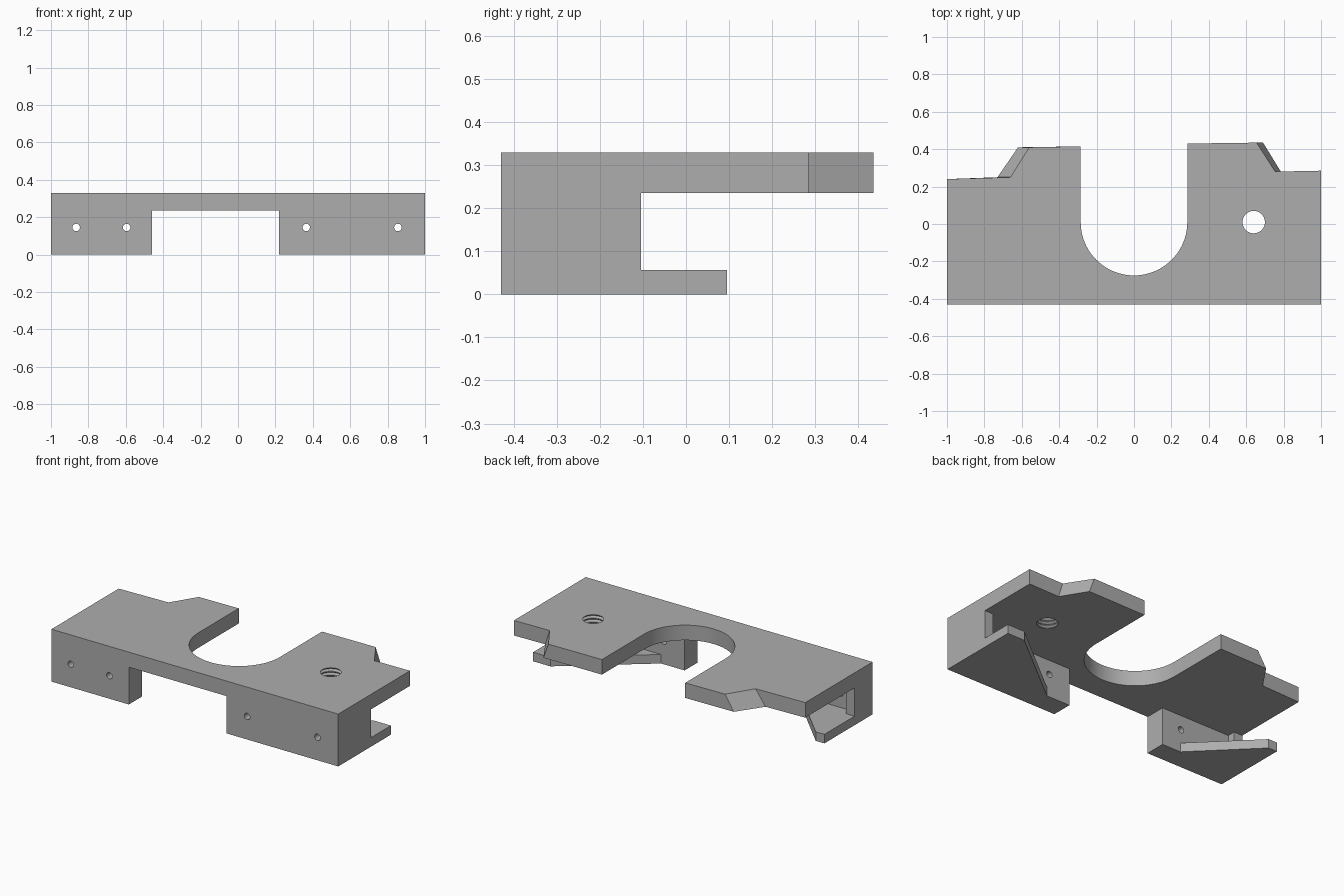
import bpy, bmesh, math
from mathutils import Matrix

if "Cube" in bpy.data.objects:
    bpy.data.objects.remove(bpy.data.objects["Cube"], do_unlink=True)

grey = bpy.data.materials.new("plain grey")
grey.use_nodes = True
grey.diffuse_color = (0.42, 0.42, 0.42, 1)
grey.node_tree.nodes["Principled BSDF"].inputs["Base Color"].default_value = (0.42, 0.42, 0.42, 1)

FRONT, TOP, UNDER, FOOT, WALL = -0.43, 0.33, 0.235, 0.057, 0.06


def finish(name, bm):
    bmesh.ops.recalc_face_normals(bm, faces=bm.faces)
    mesh = bpy.data.meshes.new(name)
    bm.to_mesh(mesh)
    bm.free()
    mesh.materials.append(grey)
    obj = bpy.data.objects.new(name, mesh)
    bpy.context.collection.objects.link(obj)
    return obj


def prism(name, low, z0, z1, high=None):
    """Solid between a lower outline and an upper outline."""
    bm = bmesh.new()
    a = [bm.verts.new((x, y, z0)) for x, y in low]
    b = [bm.verts.new((x, y, z1)) for x, y in (high or low)]
    bm.faces.new(a)
    bm.faces.new(b)
    for i in range(len(a)):
        j = (i + 1) % len(a)
        bm.faces.new((a[i], a[j], b[j], b[i]))
    return finish(name, bm)


def rect(x0, x1, y0, y1):
    return [(x0, y0), (x1, y0), (x1, y1), (x0, y1)]


def combine(obj, other, operation):
    """Apply a boolean and discard the second solid."""
    mod = obj.modifiers.new("join", 'BOOLEAN')
    mod.operation, mod.solver, mod.object = operation, 'EXACT', other
    bpy.context.view_layer.update()
    graph = bpy.context.evaluated_depsgraph_get()
    mesh = bpy.data.meshes.new_from_object(obj.evaluated_get(graph))
    obj.modifiers.clear()
    obj.data = mesh
    bpy.data.objects.remove(other, do_unlink=True)


# Top plate with a round-ended slot and two sloping notch faces
slot_r, slot_y, steps = 0.285, 0.01, 40
arc = [(slot_r * math.cos(math.pi * i / steps), slot_y - slot_r * math.sin(math.pi * i / steps))
       for i in range(steps + 1)]


def plate_outline(r_out, r_in, l_in, l_out):
    right = [(1, FRONT), (1, 0.285), (r_out, 0.28), (r_in, 0.435), (slot_r, 0.43)]
    left = [(-slot_r, 0.415), (l_in, 0.41), (l_out, 0.25), (-1, 0.24), (-1, FRONT)]
    return right + arc + left


body = prism("bracket_body", plate_outline(0.785, 0.69, -0.62, -0.73), UNDER, TOP,
             plate_outline(0.755, 0.655, -0.56, -0.66))

# Each leg: front flange, short end wall and tapering foot
# side, inner x, end wall back y, foot back y, foot tip width
for side, inner, wall_y, foot_y, tip in ((1, 0.22, -0.105, 0.095, 0.12),
                                         (-1, -0.46, -0.25, 0.05, 0.06)):
    leg = prism("front_flange", rect(inner, side, FRONT, FRONT + 0.13), 0, TOP - 0.04)
    wall = prism("end_wall", rect(side - side * WALL, side, FRONT, wall_y), 0, TOP - 0.04)
    foot = prism("foot", [(inner, FRONT), (side, FRONT), (side, foot_y),
                          (side - side * tip, foot_y)], 0, FOOT)
    combine(leg, wall, 'UNION')
    combine(leg, foot, 'UNION')
    combine(body, leg, 'UNION')

# Small round holes through the flanges
for x in (-0.865, -0.595, 0.365, 0.855):
    bm = bmesh.new()
    place = Matrix.Translation((x, FRONT + 0.06, 0.145)) @ Matrix.Rotation(math.pi / 2, 4, 'X')
    bmesh.ops.create_cone(bm, cap_ends=True, segments=24, radius1=0.02, radius2=0.02,
                          depth=0.2, matrix=place)
    combine(body, finish("pin_hole", bm), 'DIFFERENCE')

# Threaded hole: ridged profile turned around the hole axis
turns, seg = 4, 32
pitch = (TOP - UNDER) / turns
profile = [(0.06, UNDER - 0.03)]
for k in range(turns):
    z = UNDER + k * pitch
    profile += [(0.06, z + 0.1 * pitch), (0.072, z + 0.5 * pitch), (0.06, z + 0.9 * pitch)]
profile.append((0.06, TOP + 0.03))
bm = bmesh.new()
rings = [[bm.verts.new((0.64 + r * math.cos(math.tau * i / seg),
                        0.01 + r * math.sin(math.tau * i / seg), z)) for i in range(seg)]
         for r, z in profile]
for a, b in zip(rings, rings[1:]):
    for i in range(seg):
        j = (i + 1) % seg
        bm.faces.new((a[i], a[j], b[j], b[i]))
bm.faces.new(rings[0])
bm.faces.new(rings[-1])
combine(body, finish("thread_cutter", bm), 'DIFFERENCE')

# Smooth the curved walls, keep the machined edges sharp
bpy.ops.object.select_all(action='DESELECT')
body.select_set(True)
bpy.context.view_layer.objects.active = body
bpy.ops.object.shade_smooth_by_angle(angle=math.radians(25))
